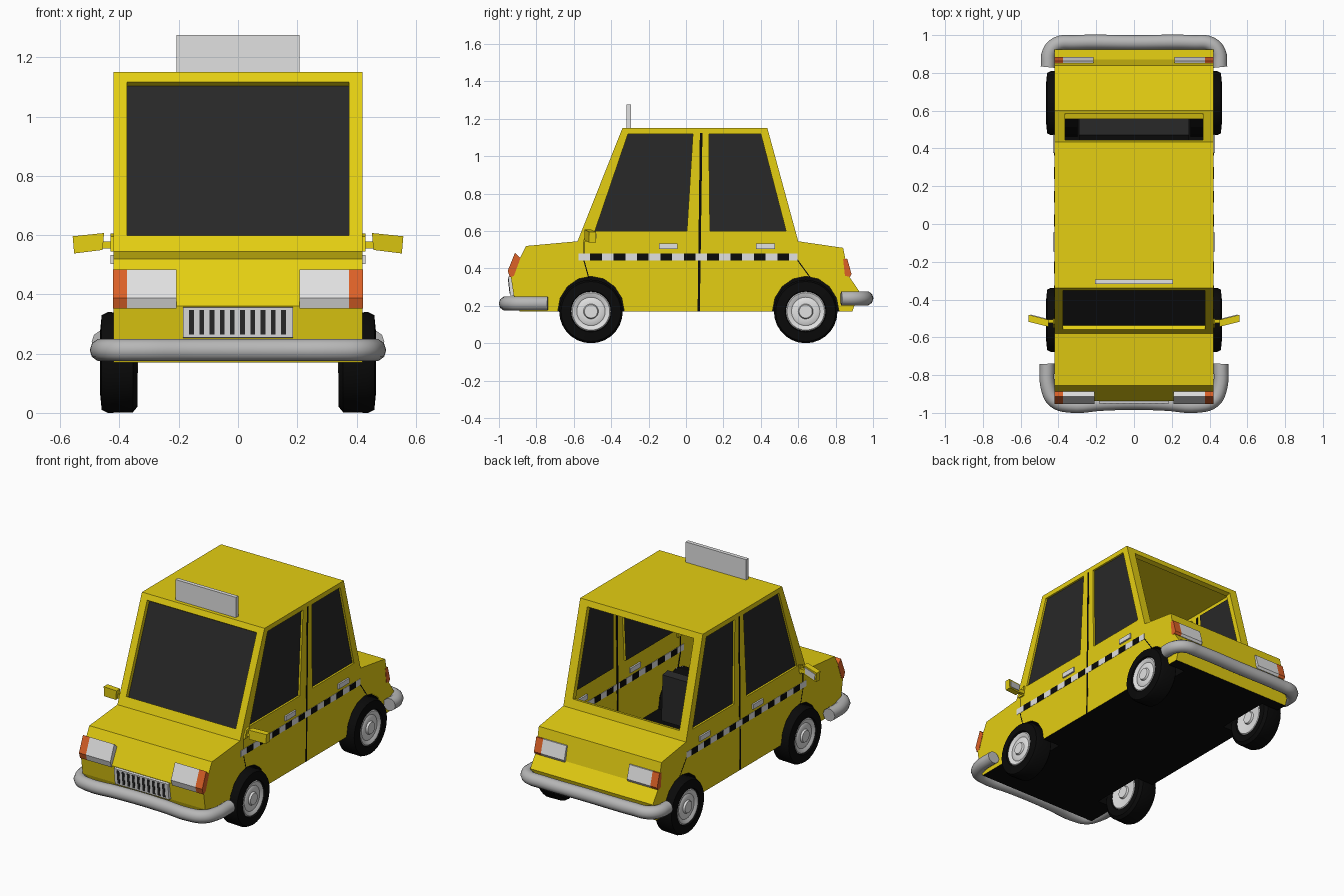
import bpy, bmesh
from math import sin, cos, pi
from mathutils import Vector

cube = bpy.data.objects.get("Cube")
if cube:
    bpy.data.objects.remove(cube, do_unlink=True)


def material(name, r, g, b, rough=0.6):
    m = bpy.data.materials.new(name)
    m.use_nodes = True
    m.diffuse_color = (r, g, b, 1)
    node = m.node_tree.nodes["Principled BSDF"]
    node.inputs["Base Color"].default_value = (r, g, b, 1)
    node.inputs["Roughness"].default_value = rough
    return m


YELLOW = material("taxi yellow", .78, .62, .006)
GLASS = material("dark glass", .021, .021, .021)
BLACK = material("rubber black", .003, .003, .003)
SILVER = material("light silver", .75, .75, .75)
CHROME = material("bumper grey", .47, .47, .47)
ORANGE = material("signal orange", .72, .12, .02)

W = .42            # half width of the body
FLOOR = .17
WELL = .30         # inner side of the wheel wells
AXLES = (("front", -.508), ("rear", .64))


def make(name, verts, faces, mats, face_mats=None, mirror=False, smooth=False, shell=False):
    bm = bmesh.new()
    vs = [bm.verts.new(v) for v in verts]
    for i, f in enumerate(faces):
        face = bm.faces.new([vs[k] for k in f])
        face.material_index = face_mats[i] if face_mats else 0
    bmesh.ops.recalc_face_normals(bm, faces=bm.faces)
    if shell:      # open sheets face away from the middle of the car
        big = max(bm.faces, key=lambda f: f.calc_area())
        if big.normal.dot(big.calc_center_median() - Vector((0, 0, .6))) < 0:
            bmesh.ops.reverse_faces(bm, faces=bm.faces)
    mesh = bpy.data.meshes.new(name)
    bm.to_mesh(mesh)
    bm.free()
    for m in mats:
        mesh.materials.append(m)
    ob = bpy.data.objects.new(name, mesh)
    bpy.context.collection.objects.link(ob)
    if mirror:
        mod = ob.modifiers.new("Mirror", 'MIRROR')
        mod.use_mirror_merge = False
    if smooth:
        bpy.ops.object.select_all(action='DESELECT')
        ob.select_set(True)
        bpy.context.view_layer.objects.active = ob
        bpy.ops.object.shade_smooth_by_angle(angle=.7)
    return ob


def prism(name, pts, x0, x1, mat, mirror=True):
    """Side outline of (y, z) points extruded across x."""
    n = len(pts)
    verts = [(x, y, z) for x in (x0, x1) for y, z in pts]
    faces = [range(n), range(n, 2 * n)]
    faces += [(i, (i + 1) % n, n + (i + 1) % n, n + i) for i in range(n)]
    return make(name, verts, faces, [mat], mirror=mirror)


def box(name, x0, x1, y0, y1, z0, z1, mat, mirror=True):
    return prism(name, [(y0, z0), (y1, z0), (y1, z1), (y0, z1)], x0, x1, mat, mirror)


def window(name, outer, inner, inset, glass=True, mirror=False):
    """Yellow frame with a recessed pane."""
    rim = [tuple(Vector(p) + Vector(inset)) for p in inner]
    faces, mats = [], []
    for a in (0, 4):
        for i in range(4):
            j = (i + 1) % 4
            faces.append((a + i, a + j, a + 4 + j, a + 4 + i))
            mats.append(0)
    if glass:
        faces.append((8, 9, 10, 11))
        mats.append(1)
    return make(name, list(outer) + list(inner) + rim, faces, [YELLOW, GLASS], mats,
                mirror=mirror, shell=True)


def arch(axle, n=8):
    return [(axle + .178 * cos(pi * i / n), FLOOR + .188 * sin(pi * i / n)) for i in range(n + 1)]


# Body shell
nose = [(-.89, FLOOR), (-.92, .25), (-.937, .36), (-.855, .52), (-.58, .545)]
tail = [(.60, .545), (.84, .51), (.87, .36), (.925, .28), (.89, FLOOR)]
roof = [(-.34, 1.15), (.435, 1.15)]
side = nose + tail + arch(AXLES[1][1]) + arch(AXLES[0][1])
make("body_side", [(W, y, z) for y, z in side], [range(len(side))], [YELLOW],
     mirror=True, shell=True)


def skin(name, pts):
    verts = [(x, y, z) for y, z in pts for x in (-W, W)]
    faces = [(2 * i, 2 * i + 1, 2 * i + 3, 2 * i + 2) for i in range(len(pts) - 1)]
    make(name, verts, faces, [YELLOW], shell=True)


skin("bonnet_and_nose", nose)
skin("boot_and_tail", tail)
skin("roof", roof)


# Floor with open wheel wells
def floor(name, x0, x1, y0, y1, mirror):
    make(name, [(x0, y0, FLOOR), (x1, y0, FLOOR), (x1, y1, FLOOR), (x0, y1, FLOOR)],
         [range(4)], [BLACK], mirror=mirror, shell=True)


floor("floor", -WELL, WELL, nose[0][0], tail[-1][0], False)
start = nose[0][0]
for label, axle in AXLES:
    pts = arch(axle)
    floor(label + "_floor_edge", WELL, W, start, pts[-1][0], True)
    start = pts[0][0]
    n = len(pts)
    make(label + "_wheel_well", [(x, y, z) for x in (WELL, W - .002) for y, z in pts],
         [range(n)] + [(i, i + 1, n + i + 1, n + i) for i in range(n - 1)], [BLACK], mirror=True)
floor("back_floor_edge", WELL, W, start, tail[-1][0], True)

# Cabin windows
window("front_door_window",
       [(W, -.58, .545), (W, -.34, 1.15), (W, .07, 1.15), (W, .07, .545)],
       [(W, -.487, .6), (W, -.31, 1.12), (W, .037, 1.12), (W, .005, .6)], (-.012, 0, 0), mirror=True)
window("rear_door_window",
       [(W, .07, .545), (W, .07, 1.15), (W, .435, 1.15), (W, .60, .545)],
       [(W, .128, .6), (W, .122, 1.12), (W, .40, 1.12), (W, .535, .6)], (-.012, 0, 0), mirror=True)


def across(lo, hi, w, t0, t1):
    """Rectangle on the sloping plane between two (y, z) points."""
    a, b = Vector(lo), Vector(hi)
    p, q = a.lerp(b, t0), a.lerp(b, t1)
    return [(-w, *p), (-w, *q), (w, *q), (w, *p)]


window("windscreen", across(nose[-1], roof[0], W, 0, 1),
       across(nose[-1], roof[0], .375, .09, .945), (0, .022, -.014))
window("rear_window_opening", across(tail[0], roof[1], W, 0, 1),
       across(tail[0], roof[1], .365, .085, .94), (0, -.03, -.008), glass=False)

# Door seams
prism("middle_door_seam", [(.062, FLOOR), (.074, FLOOR), (.088, 1.125), (.074, 1.125)],
      .417, .4207, BLACK)
prism("front_door_seam", [(-.548, .54), (-.542, .54), (-.542, .44), (-.517, .35),
                          (-.523, .35), (-.548, .44)], .417, .4207, BLACK)
prism("rear_door_seam", [(.585, .455), (.592, .455), (.665, .355), (.658, .355)],
      .417, .4207, BLACK)

# Checkered stripe
box("stripe_band", .4175, .4215, -.575, .595, .443, .481, SILVER)
for i in range(9):
    y = -.512 + i * .125
    box("stripe_check", .4165, .4225, y, y + .0625, .443, .481, BLACK)

# Door handles
for y in (-.145, .375):
    box("door_handle", .41, .43, y, y + .1, .503, .533, SILVER)

# Wing mirrors
prism("mirror_bracket", [(-.55, .545), (-.51, .545), (-.50, .605), (-.53, .595)], .41, .43, YELLOW)
box("mirror_arm", .425, .47, -.525, -.505, .555, .578, YELLOW)
for name, y0, y1, g, mat in (("mirror_housing", -.532, -.495, 0, YELLOW),
                             ("mirror_glass", -.495, -.491, .01, SILVER)):
    ring = [(.457 + g, .55 + g), (.553 - g, .538 + g), (.558 - g, .596 - g), (.452 + g, .607 - g)]
    verts = [(x, y + .25 * (x - .5), z) for y in (y0, y1) for x, z in ring]
    make(name, verts, [(0, 1, 2, 3), (4, 5, 6, 7)] +
         [(i, (i + 1) % 4, 4 + (i + 1) % 4, 4 + i) for i in range(4)], [mat], mirror=True)

# Lamps
head = [(-.885, .455), (-.914, .484), (-.953, .388), (-.942, .352), (-.92, .36)]
rear = [(.84, .45), (.862, .452), (.885, .37), (.877, .355), (.85, .36)]
prism("headlamp", head, .208, .375, SILVER)
prism("front_indicator", head, .375, .422, ORANGE)
prism("tail_lamp", rear, .215, .375, SILVER)
prism("rear_indicator", rear, .375, .422, ORANGE)

# Grille with dark slots
prism("grille", [(-.925, .36), (-.951, .355), (-.94, .255), (-.90, .25)], -.185, .185, SILVER, False)
for i in range(10):
    x = -.158 + i * .0345
    prism("grille_slot", [(-.946, .347), (-.9525, .347), (-.9435, .265), (-.936, .265)],
          x - .007, x + .009, GLASS, False)


# Bumpers
def bumper(name, half, z):
    pts = half + [(-x, y) for x, y in reversed(half[:-1])]
    cu = bpy.data.curves.new(name, 'CURVE')
    cu.dimensions = '3D'
    cu.bevel_depth = .039
    cu.bevel_resolution = 3
    cu.resolution_u = 5
    cu.use_fill_caps = True
    sp = cu.splines.new('BEZIER')
    sp.bezier_points.add(len(pts) - 1)
    for bp, (x, y) in zip(sp.bezier_points, pts):
        bp.co = (x, y, z)
        bp.handle_left_type = bp.handle_right_type = 'AUTO'
    cu.materials.append(CHROME)
    bpy.context.collection.objects.link(bpy.data.objects.new(name, cu))


bumper("front_bumper", [(.461, -.74), (.454, -.87), (.42, -.935), (.34, -.96),
                        (.17, -.95), (0, -.945)], .212)
bumper("rear_bumper", [(.455, .83), (.447, .91), (.405, .953), (.32, .961), (0, .961)], .24)

# Wheels turned from a (radius, x) profile, with a hub on both faces
inner_hub = [(0, .338), (.036, .338), (.04, .35), (.1, .342), (.106, .35)]
tyre = [(.11, .341), (.15, .34), (.168, .355), (.17, .44), (.16, .46), (.11, .465)]
hub = [(.106, .454), (.1, .461), (.092, .459), (.076, .451), (.07, .455),
       (.04, .455), (.035, .466), (0, .466)]
profile = inner_hub + tyre + hub
SEG = 28
for label, axle in AXLES:
    verts, faces, mats = [], [], []
    for r, x in profile:
        r = max(r, .0005)
        verts += [(x, axle + r * cos(2 * pi * k / SEG), .17 + r * sin(2 * pi * k / SEG))
                  for k in range(SEG)]
    for i in range(len(profile) - 1):
        rubber = len(inner_hub) - 1 <= i < len(inner_hub) + len(tyre)
        for k in range(SEG):
            j = (k + 1) % SEG
            faces.append((i * SEG + k, i * SEG + j, (i + 1) * SEG + j, (i + 1) * SEG + k))
            mats.append(0 if rubber else 1)
    make(label + "_wheel", verts, faces, [BLACK, SILVER], mats, mirror=True, smooth=True)

# Roof sign
box("roof_sign", -.207, .207, -.317, -.293, 1.148, 1.276, SILVER, False)

# Interior
prism("front_seat", [(-.46, .2), (-.46, .27), (-.27, .28), (-.25, .46), (-.22, .49),
                     (-.17, .48), (-.16, .2)], .07, .28, GLASS)
prism("rear_bench", [(.22, .18), (.22, .28), (.42, .29), (.47, .42), (.56, .42), (.56, .18)],
      -.29, .29, GLASS, False)
